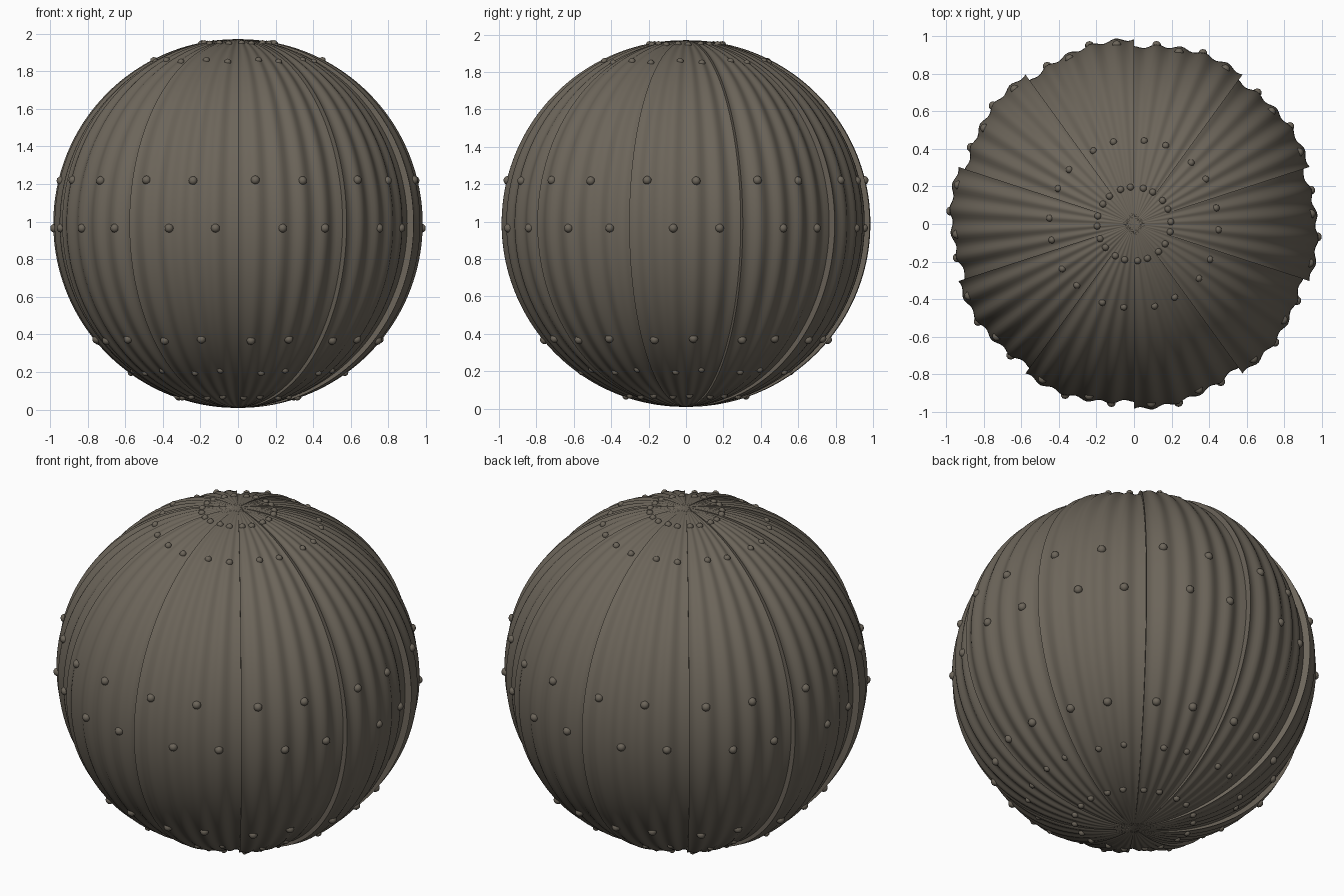
import bpy, bmesh, math
from mathutils import Vector, Matrix

if "Cube" in bpy.data.objects:
    bpy.data.objects.remove(bpy.data.objects["Cube"])

SEG, COLS, ROWS = 10, 36, 100      # overlapping panels, columns per panel, rings
STEP = 36.0                        # degrees per panel
CZ, R = 0.99, 0.98                 # sphere centre height and radius

mat = bpy.data.materials.new("grey_brown")
mat.diffuse_color = (0.15, 0.13, 0.102, 1)
mat.use_nodes = True
mat.node_tree.nodes["Principled BSDF"].inputs["Base Color"].default_value = mat.diffuse_color


def surface(panel, offset, theta):
    """Point on the shell: panel index, degrees into panel, polar angle."""
    t = offset / STEP
    fade = math.sin(theta)
    rib = 0.009 * math.cos(2 * math.pi * (offset - 5.7) / 7.7)
    relief = (0.003 - 0.045 * t * t + rib) * fade
    r = R + relief
    a = math.radians(-90 + panel * STEP + offset)
    s = math.sin(theta)
    return Vector((r * s * math.cos(a), r * s * math.sin(a), CZ + r * math.cos(theta)))


def finish(bm, name):
    me = bpy.data.meshes.new(name)
    bmesh.ops.recalc_face_normals(bm, faces=bm.faces)
    bm.to_mesh(me)
    bm.free()
    ob = bpy.data.objects.new(name, me)
    bpy.context.collection.objects.link(ob)
    me.materials.append(mat)
    bpy.ops.object.select_all(action='DESELECT')
    ob.select_set(True)
    bpy.context.view_layer.objects.active = ob
    bpy.ops.object.shade_smooth_by_angle(angle=math.radians(40))
    return ob


# Ribbed shell: each panel starts high and sinks to a step at the next seam
bm = bmesh.new()
columns = []
for p in range(SEG):
    for c in range(COLS + 1):
        columns.append([bm.verts.new(surface(p, STEP * c / COLS, math.pi * k / ROWS))
                        for k in range(1, ROWS)])
top = bm.verts.new((0, 0, CZ + R))
bottom = bm.verts.new((0, 0, CZ - R))
for i, a in enumerate(columns):
    b = columns[(i + 1) % len(columns)]
    for k in range(ROWS - 2):
        bm.faces.new((a[k], a[k + 1], b[k + 1], b[k]))
    bm.faces.new((top, a[0], b[0]))
    bm.faces.new((bottom, b[-1], a[-1]))
finish(bm, "ribbed_shell")

# Small round studs in rings, two per panel, alternating between ribs
rings = [(1.95, 5.5, 21.3), (1.86, 14, 29), (1.22, 5.5, 21.3), (0.965, 14, 28.8),
         (0.37, 5.2, 21), (0.195, 12.5, 26.5), (0.065, 5.5, 21.3)]
bm = bmesh.new()
for z, *offsets in rings:
    theta = math.acos((z - CZ) / R)
    for p in range(SEG):
        for o in offsets:
            pos = surface(p, o, theta)
            n = (pos - Vector((0, 0, CZ))).normalized()
            size = 0.024 if 0.3 < z < 1.5 else 0.019
            bmesh.ops.create_icosphere(bm, subdivisions=2, radius=size,
                                       matrix=Matrix.Translation(pos - n * 0.006))
finish(bm, "studs")
